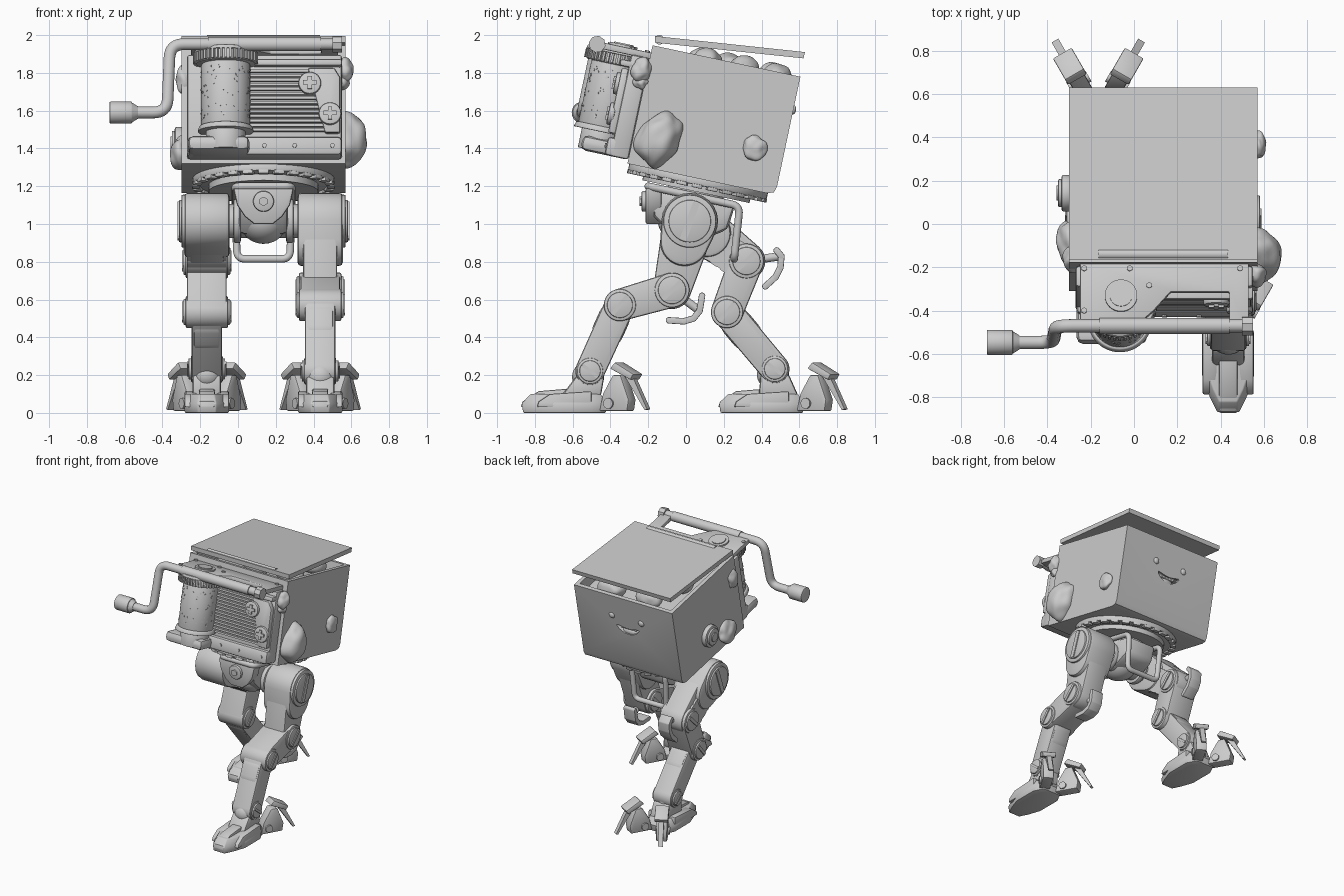
import bpy, bmesh, math, random
from mathutils import Matrix, Vector, noise

if "Cube" in bpy.data.objects:
    bpy.data.objects.remove(bpy.data.objects["Cube"])

random.seed(4)
GREY = bpy.data.materials.new("plain_grey")
GREY.diffuse_color = (0.6, 0.6, 0.6, 1)
GREY.use_nodes = True
GREY.node_tree.nodes["Principled BSDF"].inputs["Base Color"].default_value = GREY.diffuse_color
I = Matrix.Identity(4)
BODY = Matrix.Translation((0, -.31, 1.32)) @ Matrix.Rotation(math.radians(-12), 4, 'X')
CX = .135  # centre line of the walker


def T(*p):
    return Matrix.Translation(p)


def finish(name, bm, m=I, bevel=0):
    bmesh.ops.recalc_face_normals(bm, faces=bm.faces)
    if bevel:
        sharp = [e for e in bm.edges if e.calc_face_angle(0) > .7]
        bmesh.ops.bevel(bm, geom=sharp, offset=bevel, segments=2, profile=.5,
                        affect='EDGES', clamp_overlap=True)
    bm.transform(m)
    me = bpy.data.meshes.new(name)
    bm.to_mesh(me)
    bm.free()
    return add(name, me)


def add(name, me):
    me.materials.clear()
    me.materials.append(GREY)
    me.shade_smooth()
    me.set_sharp_from_angle(angle=math.radians(35))
    ob = bpy.data.objects.new(name, me)
    bpy.context.collection.objects.link(ob)
    return ob


def loft(name, rings, m=I, bevel=0):
    bm = bmesh.new()
    vs = [[bm.verts.new(p) for p in r] for r in rings]
    n = len(rings[0])
    for a, b in zip(vs, vs[1:]):
        for i in range(n):
            bm.faces.new((a[i], a[(i + 1) % n], b[(i + 1) % n], b[i]))
    bm.faces.new(vs[0])
    bm.faces.new(vs[-1])
    return finish(name, bm, m, bevel)


def prism(name, pts, lo, hi, axis='X', m=I, bevel=0):
    put = {'X': lambda p, d: (d, p[0], p[1]), 'Y': lambda p, d: (p[0], d, p[1]),
           'Z': lambda p, d: (p[0], p[1], d)}[axis]
    return loft(name, [[put(p, d) for p in pts] for d in (lo, hi)], m, bevel)


def box(name, x, y, z, m=I, bevel=0):
    return prism(name, [(x[0], y[0]), (x[1], y[0]), (x[1], y[1]), (x[0], y[1])], *z, 'Z', m, bevel)


def rod(name, p, q, r, m=I, r2=None, n=40, bevel=0):
    p, q = Vector(p), Vector(q)
    bm = bmesh.new()
    bmesh.ops.create_cone(bm, cap_ends=True, segments=n, radius1=r,
                          radius2=r if r2 is None else r2, depth=(q - p).length)
    turn = (q - p).to_track_quat('Z', 'Y').to_matrix().to_4x4()
    return finish(name, bm, m @ T(*((p + q) / 2)) @ turn, bevel)


def capsule(name, p, q, rp, rq, lo, hi, bevel=.012):
    d = math.dist(p, q)
    a = math.atan2(q[1] - p[1], q[0] - p[0])
    b = math.acos(max(-1, min(1, (rp - rq) / d)))
    arc = lambda c, r, s, e: [(c[0] + r * math.cos(s + (e - s) * i / 14),
                               c[1] + r * math.sin(s + (e - s) * i / 14)) for i in range(15)]
    return prism(name, arc(q, rq, a - b, a + b) + arc(p, rp, a + b, a + 2 * math.pi - b),
                 lo, hi, 'X', I, bevel)


def blob(name, c, size, m=BODY, bump=.22, seed=0, lean=0):
    bm = bmesh.new()
    bmesh.ops.create_icosphere(bm, subdivisions=4, radius=1)
    for v in bm.verts:
        v.co *= 1 + bump * noise.noise(v.co * 1.4 + Vector((seed * 7.3, 1, 2)))
    return finish(name, bm, m @ T(*c) @ Matrix.Rotation(lean, 4, 'X') @ Matrix.Diagonal((*size, 1)))


def tube(name, pts, r, m=I, bend=.07, closed=False):
    path, pts, n = [], [Vector(p) for p in pts], len(pts)
    for i, p in enumerate(pts):
        if not closed and i in (0, n - 1):
            path.append(p)
            continue
        a, b = pts[i - 1] - p, pts[(i + 1) % n] - p
        a, b = p + a.normalized() * bend, p + b.normalized() * bend
        path += [(1 - t) ** 2 * a + 2 * t * (1 - t) * p + t * t * b for t in [k / 8 for k in range(9)]]
    cu = bpy.data.curves.new(name, 'CURVE')
    cu.dimensions, cu.bevel_depth, cu.bevel_resolution, cu.use_fill_caps = '3D', r, 5, True
    sp = cu.splines.new('POLY')
    sp.points.add(len(path) - 1)
    for s, p in zip(sp.points, path):
        s.co = (*p, 1)
    sp.use_cyclic_u = closed
    ob = bpy.data.objects.new(name, cu)
    bpy.context.collection.objects.link(ob)
    me = bpy.data.meshes.new_from_object(ob.evaluated_get(bpy.context.evaluated_depsgraph_get()))
    bpy.data.objects.remove(ob)
    me.transform(m)
    return add(name, me)


# Hollow tilted box, open on top, with a smiling mouth cut in the back
outer = prism("body_box", [(0, 0), (.755, 0), (.79, .012), (.80, .045), (.80, .64), (0, .64)], -.30, .57, 'X', BODY)
cavity = box("cavity", (-.27, .54), (.03, .77), (.03, .8), BODY)
smile = [(.13 + .1 * math.cos(t), .35 + .025 * math.sin(t) + .035 * math.cos(t) ** 2)
         for t in [k * math.pi / 10 for k in range(20)]]
mouth = prism("mouth_cut", smile, .7, .9, 'Y', BODY)
for cut in (cavity, mouth):
    mod = outer.modifiers.new("cut", 'BOOLEAN')
    mod.operation, mod.object, mod.solver = 'DIFFERENCE', cut, 'EXACT'
bpy.context.view_layer.update()
cutmesh = bpy.data.meshes.new_from_object(outer.evaluated_get(bpy.context.evaluated_depsgraph_get()))
for ob in (cavity, mouth, outer):
    bpy.data.objects.remove(ob)
add("body_box", cutmesh)
for i in range(5):
    box("tooth", (.065 + i * .028, .088 + i * .028), (.76, .785), (.36, .40), BODY)
blob("tongue", (.13, .765, .335), (.07, .03, .03), bump=0)
for x in (0, .26):
    blob("eye", (x, .80, .46), (.024, .015, .024), bump=0)
box("cargo_floor", (-.28, .55), (.02, .78), (.5, .55), BODY)
for i, (x, v) in enumerate([(.0, .66), (.32, .68), (.1, .28), (.38, .3), (-.1, .42), (.2, .5)]):
    blob("cargo_lump", (x, v, .61), (.11, .085, .075), seed=i, bump=.12)

# Propped lid and hinge
prism("lid", [(-.165, 1.995), (.63, 1.91), (.622, 1.877), (-.165, 1.96)], -.30, .57)
rod("lid_hinge", (-.165, -.14, 1.975), (.435, -.14, 1.975), .025)

# Growths on the sides
blob("large_growth", (.57, .14, .16), (.105, .115, .155), seed=1, lean=-.35)
blob("rear_growth", (.575, .643, .22), (.035, .065, .07), seed=2)
blob("front_growth", (.56, -.03, .50), (.05, .055, .065), seed=3)
blob("front_growth_low", (.555, -.02, .44), (.035, .04, .04), seed=4)
blob("left_growth", (-.30, .21, .1), (.06, .1, .085), seed=5)
blob("left_growth_high", (-.28, .05, .46), (.05, .06, .08), seed=6)

# Round port on the left side
rod("port", (-.29, .42, .2), (-.335, .42, .2), .085, BODY, bevel=.01)
rod("port_rim", (-.33, .42, .2), (-.35, .42, .2), .065, BODY, bevel=.006)
rod("port_core", (-.345, .42, .2), (-.358, .42, .2), .035, BODY)

# Front machine block with grille
box("machine_block", (-.27, .55), (-.10, 0), (.02, .57), BODY, .015)
box("lower_tray", (-.265, .55), (-.13, 0), (.02, .12), BODY, .02)
box("upper_ledge", (.08, .55), (-.15, -.05), (.50, .535), BODY, .01)
prism("grille_panel", [(.37, .49), (.51, .49), (.54, .44), (.54, .14), (.46, .14)], -.135, -.09, 'Y', BODY, .01)
for i in range(14):
    w = .15 + i * .0245
    box("grille_slat", (.04, .465 - (w - .15) * .29), (-.128, -.09), (w, w + .014), BODY)
for x, w in ((.38, .405), (.487, .24)):
    rod("panel_screw", (x, -.12, w), (x, -.155, w), .06, BODY, bevel=.01)
    box("screw_cross", (x - .035, x + .035), (-.165, -.15), (w - .011, w + .011), BODY)
    box("screw_cross", (x - .011, x + .011), (-.165, -.15), (w - .035, w + .035), BODY)
for x in (-.2, .14, .3, .5):
    rod("tray_bolt", (x, -.12, .07), (x, -.138, .07), .012, BODY, n=8)

# Top bracket and its dial
prism("top_bracket", [(-.25, .02), (.53, .02), (.53, -.3), (.44, -.3), (.44, -.13), (.17, -.13),
                      (.09, -.22), (.0, -.3), (-.25, -.3)], .565, .60, 'Z', BODY, .006)
rod("dial", (-.06, -.15, .60), (-.06, -.15, .612), .075, BODY)
rod("dial_cap", (-.06, -.15, .61), (-.06, -.15, .618), .052, BODY)
for x, v in ((-.23, -.02), (-.02, -.02), (.49, -.02), (-.23, -.22), (.07, -.1)):
    rod("bracket_bolt", (x, v, .595), (x, v, .608), .014, BODY, n=6)

# Speckled canister with toothed cap
C = (-.065, -.17)
for name, a, b, r, r2 in (("canister", .16, .5, .13, .13), ("canister_foot", .135, .165, .15, .14),
                          ("canister_neck", .03, .14, .105, .105), ("canister_cap", .5, .565, .158, .158),
                          ("cap_rim", .555, .575, .17, .165)):
    rod(name, (*C, a), (*C, b), r, BODY, r2, 48, .006)
box("canister_socket", (-.265, .06), (-.26, -.05), (.02, .1), BODY, .03)
for i in range(44):
    t = i * math.tau / 44
    box("cap_tooth", (.15, .172), (-.006, .006), (.505, .555), BODY @ T(*C, 0) @ Matrix.Rotation(t, 4, 'Z'))
for i in range(70):
    t, w, r = random.uniform(math.pi, math.tau), random.uniform(.18, .48), random.uniform(.003, .007)
    d = Vector((math.cos(t), math.sin(t), 0))
    p = Vector((*C, w)) + d * .128
    rod("speckle", p, p + d * .005, r, BODY, n=8)

# Hand crank
tube("crank", [(.54, -.288, .585), (-.36, -.288, .585), (-.375, -.288, .215), (-.57, -.288, .215)], .031, BODY, .075)
rod("crank_sleeve", (-.16, -.288, .585), (.44, -.288, .585), .037, BODY)
rod("crank_end", (.5, -.288, .585), (.55, -.288, .585), .045, BODY, n=8)
rod("crank_grip", (-.68, -.288, .215), (-.56, -.288, .215), .058, BODY, bevel=.006)
rod("grip_collar", (-.565, -.288, .215), (-.53, -.288, .215), .055, BODY, .033)

# Turntable under the body
rod("turntable", (CX, .385, -.035), (CX, .385, .005), .375, BODY, n=64, bevel=.006)
rod("turntable_hub", (CX, .385, -.07), (CX, .385, -.03), .29, BODY, n=48)
for i in range(28):
    box("turntable_block", (.335, .378), (-.028, .028), (-.05, -.03),
        BODY @ T(CX, .385, 0) @ Matrix.Rotation(i * math.tau / 28, 4, 'Z'), .004)

# Pelvis, yoke, axle and hanging loop
rod("neck", (CX, .385, -.26), (CX, .385, -.06), .15, BODY, bevel=.01)
prism("pelvis", [(-.2, 1.19), (-.17, 1.04), (-.08, .95), (.12, .93), (.22, .97), (.26, 1.1)],
      CX - .13, CX + .13, 'X', I, .03)
blob("pelvis_ball", (CX, 0, 1.02), (.13, .15, .125), I, 0)
rod("hip_axle", (CX - .22, .02, 1.015), (CX + .22, .02, 1.015), .09)
for s in (-1, 1):
    rod("axle_collar", (CX + s * .12, .02, 1.015), (CX + s * .16, .02, 1.015), .115, bevel=.01)
shield = [(CX + x, z) for x, z in ((-.16, 1.19), (.16, 1.19), (.14, 1.1), (.1, 1.04), (.05, 1.0),
                                   (-.05, 1.0), (-.1, 1.04), (-.14, 1.1))]
prism("front_yoke", shield, -.215, -.13, 'Y', I, .012)
rod("yoke_ring", (CX, -.2, 1.12), (CX, -.235, 1.12), .055, bevel=.008)
rod("yoke_bolt", (CX, -.23, 1.12), (CX, -.245, 1.12), .025, n=6)
tube("hanging_loop", [p for s in (1, -1) for p in
                      [(CX + s * .15, -.2, 1.2), (CX + s * .15, .285, 1.095), (CX + s * .14, .255, .815)][::s]],
     .02, bend=.045, closed=True)


def joint(x, c, r, half, tilt):
    """Slotted disc on both sides of a joint."""
    y, z = c
    rod("joint_ring", (x - half, y, z), (x + half, y, z), r, bevel=.008)
    rod("joint_disc", (x - half - .012, y, z), (x + half + .012, y, z), r * .8, bevel=.005)
    box("joint_slot", (-half - .019, half + .019), (-r * .13, r * .13), (-r * .74, r * .74),
        T(x, y, z) @ Matrix.Rotation(tilt, 4, 'X'))


def foot(x, y, ankle):
    F = T(x, y, 0)
    half = [(.05, -.27), (.085, -.2), (.12, -.1), (.12, .1), (.08, .18)]
    out = half + [(-a, b) for a, b in half[::-1]]
    loft("foot_sole", [[(a * k, b * k, z) for a, b in out] for z, k in ((0, .97), (.05, 1), (.1, .82))], F, .006)
    prism("middle_toe", [(-.275, .03), (-.265, .06), (-.18, .115), (.06, .135), (.06, .04)], -.042, .042, 'X', F, .008)
    for s in (-1, 1):
        prism("side_toe", [(-.19, .03), (-.18, .06), (-.12, .1), (.1, .115), (.1, .03)],
              s * .085 - .033, s * .085 + .033, 'X', F, .008)
        # Splayed heel spur: block, cap and blade
        S = T(x + s * .06, y + .16, 0) @ Matrix.Rotation(-s * math.radians(30), 4, 'Z')
        prism("spur_block", [(0, .01), (.02, .1), (.08, .2), (.13, .2), (.18, .07), (.17, .01)], -.04, .04, 'X', S, .008)
        prism("spur_cap", [(.07, .235), (.1, .268), (.215, .205), (.195, .175)], -.05, .05, 'X', S, .006)
        prism("spur_blade", [(.14, .2), (.19, .195), (.28, .02), (.265, .015)], -.018, .018, 'X', S)
        rod("spur_pin", S @ Vector((-.052, .06, .05)), S @ Vector((.052, .06, .05)), .028)
    prism("ankle_block", [(y - .06, .09), (y + .15, .09), (ankle[0] + .075, ankle[1] - .03),
                          (ankle[0] - .075, ankle[1] - .03)], x - .075, x + .075, 'X', I, .015)
    blob("ankle_ball", (x, ankle[0] - .01, ankle[1] - .03), (.085, .085, .08), I, 0)


def leg(x, side, knee, hock, ankle, foot_y, guard):
    hip = (.02, 1.015)
    mix = lambda p, q, t: (p[0] + (q[0] - p[0]) * t, p[1] + (q[1] - p[1]) * t)
    capsule("hip_housing", hip, mix(hip, knee, .3), .15, .128, x - .12, x + .12, .02)
    capsule("thigh", hip, knee, .14, .1, x - .09, x + .09)
    capsule("knee_link", knee, hock, .092, .085, x - .105, x + .105)
    capsule("shin", hock, ankle, .08, .078, x - .08, x + .08)
    capsule("shin_cuff", mix(hock, ankle, .2), mix(hock, ankle, .4), .084, .084, x - .07, x + .07)
    joint(x + side * .02, hip, .14, .115, -.35)
    joint(x, knee, .092, .112, -.8)
    joint(x, hock, .085, .112, -.7)
    joint(x, ankle, .07, .085, .9)
    for a, b in zip(guard, guard[1:]):
        capsule("knee_guard", a, b, .017, .017, x - .05, x + .05, .004)
    rod("guard_mount", (x, *knee), (x, *guard[1]), .022)
    foot(x, foot_y, ankle)


# Striding legs
leg(.435, 1, (-.074, .65), (-.35, .571), (-.508, .222), -.60,
    [(.085, .62), (.072, .54), (.04, .5), (-.01, .485), (-.09, .49)])
leg(-.165, -1, (.32, .804), (.217, .534), (.47, .233), .445,
    [(.48, .86), (.505, .83), (.5, .77), (.475, .72), (.42, .67)])
for k in range(4):
    rod("thigh_rib", (-.27, .1 + k * .05, .93 - k * .035), (-.06, .1 + k * .05, .93 - k * .035), .095, n=24)
